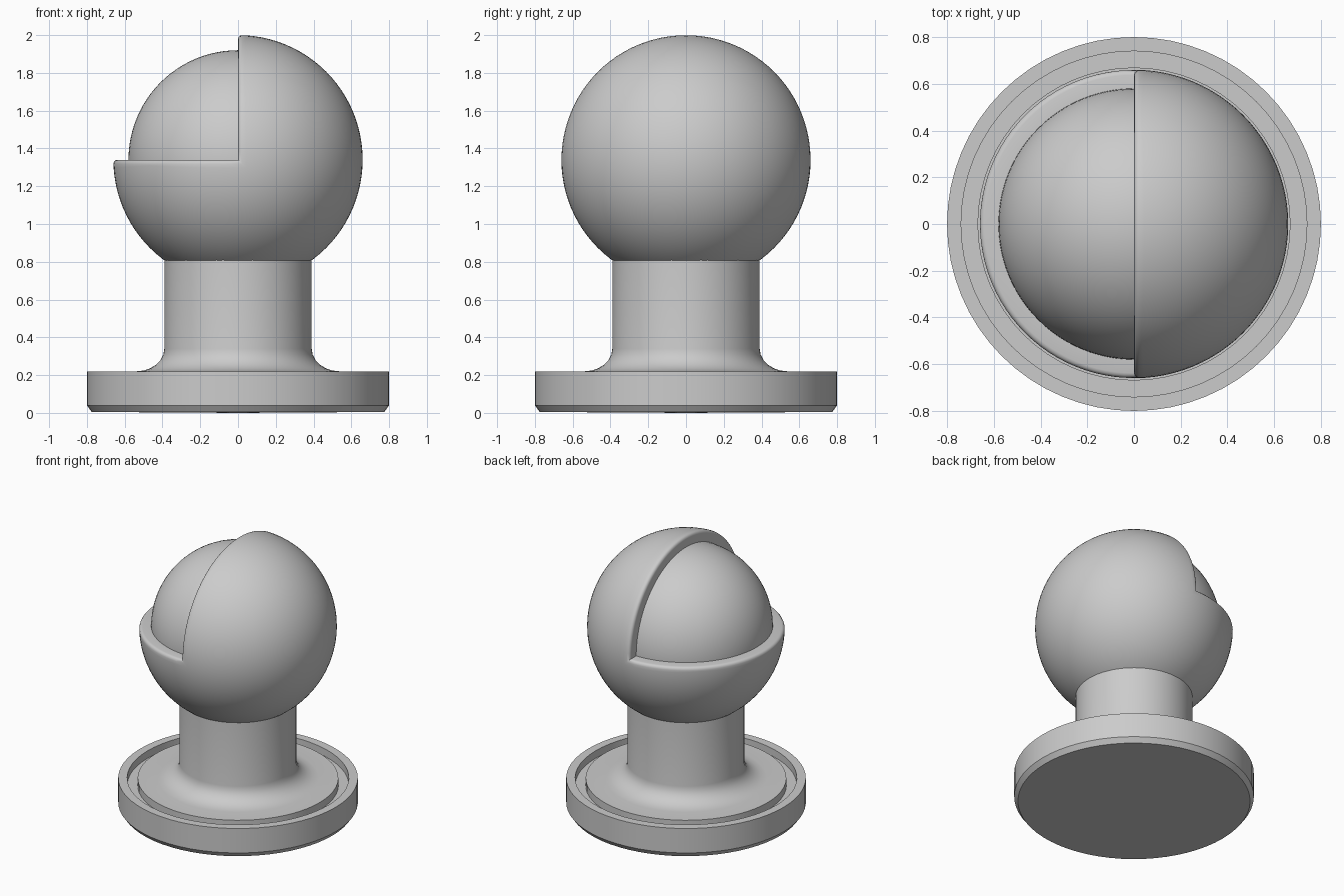
import bpy, bmesh, math
from mathutils import Vector

if "Cube" in bpy.data.objects:
    bpy.data.objects.remove(bpy.data.objects["Cube"])

CENTRE = 1.34  # height of the ball centre


def finish(bm, name, angle=35):
    bmesh.ops.recalc_face_normals(bm, faces=bm.faces)
    mesh = bpy.data.meshes.new(name)
    bm.to_mesh(mesh)
    bm.free()
    ob = bpy.data.objects.new(name, mesh)
    bpy.context.collection.objects.link(ob)
    bpy.ops.object.select_all(action='DESELECT')
    ob.select_set(True)
    bpy.context.view_layer.objects.active = ob
    bpy.ops.object.shade_smooth_by_angle(angle=math.radians(angle))
    return ob


def lathe(name, profile, steps=64):
    bm = bmesh.new()
    verts = [bm.verts.new((r, 0, z)) for r, z in profile]
    edges = [bm.edges.new(p) for p in zip(verts, verts[1:])]
    bmesh.ops.spin(bm, geom=verts + edges, cent=(0, 0, 0), axis=(0, 0, 1),
                   angle=2 * math.pi, steps=steps)
    bmesh.ops.remove_doubles(bm, verts=bm.verts, dist=1e-4)
    return finish(bm, name)


def ball(radius, cuts=23):
    # evenly spaced cube sphere, with edges on the axis planes
    bm = bmesh.new()
    bmesh.ops.create_cube(bm, size=2)
    bmesh.ops.subdivide_edges(bm, edges=bm.edges[:], cuts=cuts, use_grid_fill=True)
    for v in bm.verts:
        v.co = Vector([math.tan(c * math.pi / 4) for c in v.co]).normalized() * radius
    return bm


# Base disc with ring groove, fillet and neck
fillet = [(0.54 - 0.15 * math.sin(a), 0.34 - 0.12 * math.cos(a))
          for a in [math.radians(i * 15) for i in range(6)]]
lathe("base_and_neck",
      [(0, 0), (0.775, 0.005), (0.8, 0.04), (0.8, 0.22), (0.74, 0.22), (0.74, 0.165),
       (0.67, 0.165), (0.67, 0.22)] + fillet + [(0.39, 0.34), (0.39, 0.86), (0, 0.86)])

# Inner ball
bm = ball(0.58)
bmesh.ops.translate(bm, verts=bm.verts, vec=(0, 0, CENTRE))
finish(bm, "inner_ball")

# Outer shell: ball with the upper left quarter removed and a rounded rim
bm = ball(0.66)
quarter = [f for f in bm.faces
           if f.calc_center_median().x < 0 and f.calc_center_median().z > 0]
bmesh.ops.delete(bm, geom=quarter, context='FACES')
rim = [e for e in bm.edges if e.is_boundary]
ext = bmesh.ops.extrude_edge_only(bm, edges=rim)
for v in [g for g in ext["geom"] if isinstance(g, bmesh.types.BMVert)]:
    v.co *= 0.56 / 0.66
bmesh.ops.recalc_face_normals(bm, faces=bm.faces)
bmesh.ops.bevel(bm, geom=[e for e in rim if e.is_valid], offset=0.022, segments=3,
                profile=0.5, affect='EDGES', clamp_overlap=True)
bmesh.ops.translate(bm, verts=bm.verts, vec=(0, 0, CENTRE))
finish(bm, "outer_shell")
